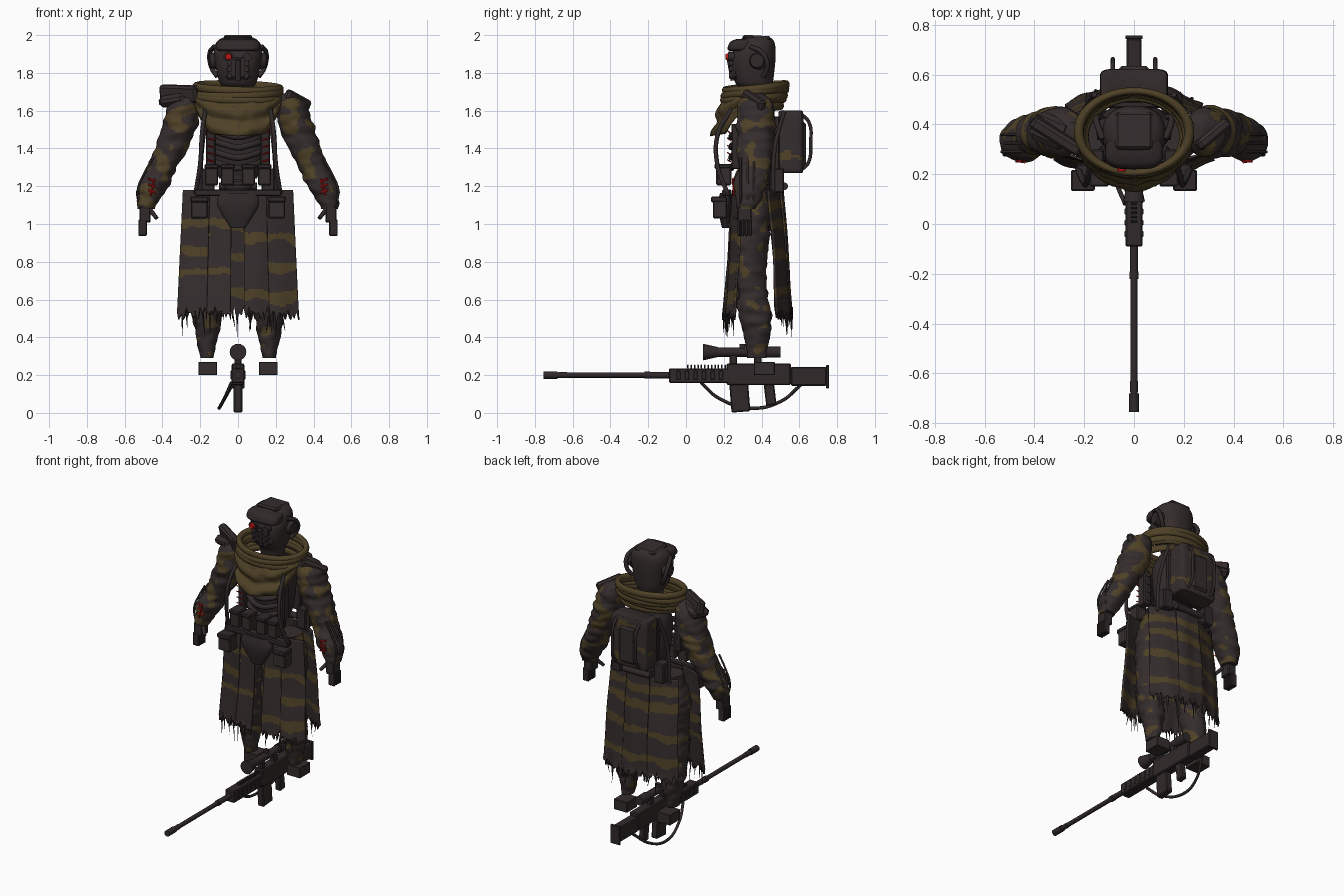
import bpy, bmesh, math, random
from mathutils import Vector, Matrix, noise

random.seed(4)
if "Cube" in bpy.data.objects:
    bpy.data.objects.remove(bpy.data.objects["Cube"])


def material(name, rgb):
    m = bpy.data.materials.new(name)
    m.use_nodes = True
    m.diffuse_color = (*rgb, 1)
    bsdf = m.node_tree.nodes["Principled BSDF"]
    bsdf.inputs["Base Color"].default_value = (*rgb, 1)
    bsdf.inputs["Roughness"].default_value = 0.8
    return m


CLOTH = material("dark brown cloth", (0.036, 0.026, 0.026))
OLIVE = material("olive camouflage", (0.078, 0.053, 0.020))
METAL = material("dark gunmetal", (0.030, 0.022, 0.023))
RED = material("red", (0.5, 0.008, 0.008))


def finish(bm, name, mats, smooth=True):
    me = bpy.data.meshes.new(name)
    bmesh.ops.recalc_face_normals(bm, faces=bm.faces)
    bm.to_mesh(me)
    bm.free()
    ob = bpy.data.objects.new(name, me)
    bpy.context.collection.objects.link(ob)
    for m in mats:
        me.materials.append(m)
    if smooth:
        bpy.ops.object.select_all(action='DESELECT')
        ob.select_set(True)
        bpy.context.view_layer.objects.active = ob
        bpy.ops.object.shade_smooth_by_angle(angle=0.7)
    return ob


def box(name, loc, size, mat=METAL, rot=(0, 0, 0), bevel=0.006):
    bm = bmesh.new()
    bmesh.ops.create_cube(bm, size=1)
    bmesh.ops.scale(bm, vec=size, verts=bm.verts)
    bmesh.ops.bevel(bm, geom=bm.edges[:], offset=bevel, segments=1, affect='EDGES')
    ob = finish(bm, name, [mat], False)
    ob.location, ob.rotation_euler = loc, rot


def rod(name, a, b, r1, r2=None, mat=METAL, sides=20):
    a, b = Vector(a), Vector(b)
    d = b - a
    m = Matrix.Translation((a + b) / 2) @ d.to_track_quat('Z', 'Y').to_matrix().to_4x4()
    bm = bmesh.new()
    bmesh.ops.create_cone(bm, cap_ends=True, segments=sides, radius1=r1,
                          radius2=r1 if r2 is None else r2, depth=d.length, matrix=m)
    finish(bm, name, [mat])


def cable(name, pts, r, mat=METAL):
    cu = bpy.data.curves.new(name, 'CURVE')
    cu.dimensions, cu.bevel_depth, cu.bevel_resolution, cu.use_fill_caps = '3D', r, 2, True
    sp = cu.splines.new('BEZIER')
    sp.bezier_points.add(len(pts) - 1)
    for bp, p in zip(sp.bezier_points, pts):
        bp.co, bp.handle_left_type, bp.handle_right_type = p, 'AUTO', 'AUTO'
    cu.materials.append(mat)
    ob = bpy.data.objects.new(name, cu)
    bpy.context.collection.objects.link(ob)
    bpy.ops.object.select_all(action='DESELECT')
    ob.select_set(True)
    bpy.context.view_layer.objects.active = ob
    bpy.ops.object.convert(target='MESH')


def blotch(p, limit):
    return noise.noise(Vector((p.x * 12, p.y * 12, p.z * 18))) > limit


def loft(name, secs, mat=CLOTH, power=1.0, fold=0.0, camo=2.0, segs=48, steps=12):
    """Rounded horizontal sections (x, y, z, rx, ry) joined into a closed form."""
    rings = []
    for i in range(len(secs) - 1):
        p = [Vector(secs[min(max(i + k, 0), len(secs) - 1)]) for k in (-1, 0, 1, 2)]
        for s in range(steps + (i == len(secs) - 2)):
            t = s / steps
            rings.append(p[1] + (p[2] - p[0]) * t / 2
                         + (p[0] - p[1] * 2.5 + p[2] * 2 - p[3] / 2) * t * t
                         + (p[1] * 1.5 - p[0] / 2 - p[2] * 1.5 + p[3] / 2) * t ** 3)
    bm, loops = bmesh.new(), []
    for x, y, z, rx, ry in rings:
        loop = []
        for k in range(segs):
            c, s = math.cos(math.tau * k / segs), math.sin(math.tau * k / segs)
            w = 1 + fold * noise.noise(Vector((x * 6 + c, y * 6 + s, z * 26)))
            loop.append(bm.verts.new((x + rx * w * math.copysign(abs(c) ** power, c),
                                      y + ry * w * math.copysign(abs(s) ** power, s), z)))
        loops.append(loop)
    for a, b in zip(loops, loops[1:]):
        for k in range(segs):
            j = (k + 1) % segs
            f = bm.faces.new((a[k], a[j], b[j], b[k]))
            f.material_index = int(blotch(f.calc_center_median(), camo))
    bm.faces.new(loops[0])
    bm.faces.new(loops[-1])
    finish(bm, name, [mat, OLIVE])


def sheet(name, fn, nu, nv, mats, rule=None, thick=0.01):
    bm = bmesh.new()
    g = [[bm.verts.new(fn(i / nu, j / nv)) for j in range(nv + 1)] for i in range(nu + 1)]
    for i in range(nu):
        for j in range(nv):
            f = bm.faces.new((g[i][j], g[i + 1][j], g[i + 1][j + 1], g[i][j + 1]))
            f.material_index = int(bool(rule and rule(f.calc_center_median())))
    ob = finish(bm, name, mats)
    mod = ob.modifiers.new("thickness", 'SOLIDIFY')
    mod.thickness, mod.offset = thick, 0


# Ragged hanging cloth, in front and behind, wrapping towards the hips at its edges
def skirt_panel(name, x0, x1, y_top, y_low, wrap, bands):
    nu = max(12, int((x1 - x0) * 140))
    ends = [0.49 + 0.05 * random.random() + 0.03 * (i % 3 == 0) for i in range(nu + 1)]

    def point(u, v):
        x = (x0 + (x1 - x0) * u) * (1 + 0.11 * v)
        z = 1.18 + (0.56 - 1.18) * min(v / 0.9, 1)
        z += (ends[round(u * nu)] - 0.56) * max(0, v - 0.9) * 10
        wave = 0.005 * v * math.sin(x * 50) + 0.012 * noise.noise(Vector((x * 9, 0, z * 3)))
        return x, y_top + (y_low - y_top) * v + wave + wrap * x * x, z

    def striped(p):
        n = noise.noise(Vector((p.x * 9, 3 * y_top, p.z * 5)))
        m = noise.noise(Vector((p.x * 40, y_top, p.z * 20)))
        return any(abs(p.z - b + 0.035 * n) < 0.025 + 0.016 * n + 0.008 * m for b in bands)

    sheet(name, point, nu, 80, [CLOTH, OLIVE], striped)
    # Loose threads
    for k in range(4):
        x = (x0 + (x1 - x0) * random.random()) * 1.11
        y = y_low + wrap * x * x
        rod("frayed_thread", (x, y, 0.54), (x + random.uniform(-.02, .02), y, random.uniform(.4, .47)), 0.006, 0.001, CLOTH, 4)


skirt_panel("front_skirt_right", -0.29, -0.15, 0.235, 0.19, .7, (0.73, 0.86, 1.0))
skirt_panel("front_skirt_right_inner", -0.155, -0.035, 0.25, 0.195, .7, (0.74, 1.0))
skirt_panel("front_skirt_left_inner", 0.03, 0.155, 0.25, 0.195, .7, (0.63, 0.93))
skirt_panel("front_skirt_left", 0.15, 0.29, 0.235, 0.19, .7, (0.62, 0.77, 0.92))
for i in range(3):
    skirt_panel("back_skirt", -0.25 + 0.165 * i, -0.08 + 0.165 * i, 0.5 + 0.012 * (i % 2), 0.56, -1.0,
                (0.64, 0.8 + 0.02 * i, 1.0, 1.1))

# Arms, hands, legs and boots on both sides
for side, s in (("left", 1), ("right", -1)):
    def P(x, y, z): return (x * s, y, z)
    arm = [(.25, .37, 1.69, .03, .04), (.28, .37, 1.64, .08, .09), (.305, .37, 1.53, .093, .1),
           (.345, .37, 1.42, .09, .095), (.4, .36, 1.3, .078, .085), (.445, .34, 1.21, .083, .088),
           (.475, .33, 1.13, .062, .068), (.485, .32, 1.08, .045, .05)]
    loft(side + "_arm", [(a[0] * s, *a[1:]) for a in arm], fold=0.15, camo=.2)
    leg = [(.13, .36, 1.17, .08, .08), (.16, .345, 1.0, .095, .1), (.16, .34, .83, .085, .09),
           (.165, .34, .68, .075, .085), (.165, .365, .52, .075, .085), (.165, .375, .42, .062, .07),
           (.165, .375, .34, .045, .055), (.165, .375, .29, .035, .05)]
    loft(side + "_leg", [(a[0] * s, *a[1:]) for a in leg], fold=0.15, camo=.26)
    box(side + "_knee_pad", P(.165, .27, .66), (.1, .04, .13), CLOTH, (0.1, 0, 0), 0.015)
    box(side + "_boot", P(.16, .415, .235), (.1, .11, .07), CLOTH, bevel=.003)
    box(side + "_palm", P(.492, .31, 1.05), (.06, .075, .085))
    for k in range(4):
        box(side + "_finger", P(.505, .28 + .02 * k, .98), (.045, .017, .085), bevel=.004)
    rod(side + "_thumb", P(.462, .29, 1.07), P(.43, .26, 1.03), .013, .01)
    # Forearm cables and red wiring
    for k in range(3):
        y = .29 + .035 * k
        cable(side + "_arm_cable", [P(.45, y, 1.35), P(.495, y, 1.27), P(.53, y, 1.18), P(.515, y, 1.08)], .006)
    for k in range(3):
        z = 1.165 + .03 * k
        rod(side + "_arm_red_wire", P(.435, .254, z), P(.475, .252, z + .015), .006, mat=RED, sides=6)
    rod(side + "_arm_red_core", P(.465, .252, 1.15), P(.44, .248, 1.24), .005, mat=RED, sides=6)
    # Torso harness, pouches and red lacing
    cable(side + "_chest_strap", [P(.17, .25, 1.62), P(.19, .17, 1.48), P(.2, .165, 1.32), P(.225, .22, 1.16)], .012)
    cable(side + "_side_strap", [P(.16, .52, 1.6), P(.19, .47, 1.4), P(.2, .46, 1.15)], .011)
    box(side + "_side_pouch", P(.16, .48, 1.23), (.07, .08, .13))
    for k in range(5):
        rod(side + "_red_lace", P(.125, .235, 1.33 + .038 * k), P(.165, .22, 1.34 + .038 * k), .004, mat=RED, sides=6)
    box(side + "_lace_plate", P(.145, .27, 1.41), (.05, .06, .24))
    box(side + "_belt_pouch", P(.205, .18, 1.085), (.09, .075, .11), CLOTH)
    box(side + "_belt_pouch_flap", P(.205, .175, 1.13), (.096, .085, .03))
    for x in (.055, .14):
        box(side + "_ammo_pouch", P(x, .2, 1.26), (.07, .08, .11), CLOTH)
        box(side + "_ammo_flap", P(x, .195, 1.305), (.076, .09, .025))
    rod(side + "_ear_disc", P(.11, .38, 1.865), P(.152, .375, 1.865), .048, .036)
    cable(side + "_ear_guard", [P(.125, .34, 1.94), P(.15, .41, 1.9), P(.14, .43, 1.83), P(.11, .41, 1.78)], .013)
    cable(side + "_pack_handle", [P(.085, .6, 1.59), P(.085, .65, 1.54), P(.085, .66, 1.43),
                                  P(.085, .645, 1.32), P(.085, .6, 1.28)], .009)

# Shoulder plates
box("right_shoulder_plate", (-.31, .355, 1.69), (.23, .05, .09), CLOTH, (.2, .03, -.56), .012)
box("right_shoulder_rim", (-.335, .375, 1.655), (.15, .12, .06), CLOTH, (0, -.15, -.4), .02)
box("left_shoulder_plate", (.315, .36, 1.655), (.17, .045, .06), CLOTH, (.15, .4, .7), .012)

# Torso, spine and pelvis
loft("chest", [(0, .38, 1.24, .1, .07), (0, .38, 1.33, .13, .09), (0, .38, 1.48, .145, .1),
               (0, .38, 1.57, .13, .09), (0, .37, 1.66, .07, .07)], METAL, .8)
for k in range(4):
    z = 1.31 + .055 * k
    cable("rib", [(-.14, .3, z + .025), (-.07, .25, z), (0, .24, z - .014), (.07, .25, z), (.14, .3, z + .025)], .017)
for k in range(6):
    rod("spine_ring", (0, .38, 1.11 + .025 * k), (0, .38, 1.128 + .025 * k), .075)
rod("spine_core", (0, .38, 1.1), (0, .38, 1.27), .06)
loft("pelvis", [(0, .37, .98, .08, .07), (0, .37, 1.06, .16, .1), (0, .37, 1.14, .17, .1)], CLOTH, .8)
box("front_belt", (0, .215, 1.165), (.46, .05, .035))
loft("groin_plate", [(0, .21, .98, .04, .02), (0, .205, 1.05, .085, .03), (0, .205, 1.11, .112, .035),
                     (0, .21, 1.165, .1, .03)], METAL, .7)

# Backpack with raised panel
loft("backpack", [(0, .555, 1.27, .115, .055), (0, .555, 1.29, .135, .066), (0, .555, 1.43, .137, .068),
                  (0, .555, 1.58, .135, .066), (0, .555, 1.6, .115, .055)], CLOTH, .3, camo=.36)
box("pack_panel", (0, .62, 1.42), (.12, .03, .24), CLOTH, bevel=.012)
box("pack_frame", (0, .48, 1.42), (.27, .03, .3))
rod("bedroll", (-.1, .52, 1.2), (.1, .52, 1.2), .02)

# Head, helmet and face gear
loft("head", [(0, .37, 1.62, .065, .065), (0, .37, 1.71, .075, .08), (0, .36, 1.75, .098, .1), (0, .355, 1.83, .118, .115),
              (0, .36, 1.9, .127, .115), (0, .37, 1.955, .118, .1), (0, .375, 1.985, .085, .075),
              (0, .375, 1.995, .03, .03)], CLOTH, .85)
loft("helmet_brow", [(0, .29, 1.915, .1, .06), (0, .285, 1.93, .115, .065), (0, .295, 1.965, .11, .06),
                     (0, .31, 1.98, .08, .04)], METAL, .6)
box("helmet_ridge", (0, .375, 1.985), (.15, .15, .026), CLOTH, (-.06, 0, 0), .01)
box("face_plate", (0, .265, 1.83), (.14, .05, .14), bevel=.02)
rod("eye_socket", (-.05, .27, 1.885), (-.05, .225, 1.885), .028)
rod("red_eye", (-.05, .24, 1.885), (-.05, .21, 1.885), .023, .015, RED)
rod("dark_eye", (.05, .26, 1.885), (.05, .222, 1.885), .022)
for x in (-.045, .045):
    for z in (1.785, 1.82, 1.85):
        rod("breather_port", (x, .25, z), (x, .228, z), .015, sides=10)
rod("breather_snout", (0, .25, 1.76), (0, .23, 1.87), .014)

# Coiled scarf with draped front
for k, (rx, ry, y, z, tilt) in enumerate(((.222, .165, .37, 1.722, .1), (.222, .168, .365, 1.695, .12),
                                         (.222, .165, .36, 1.668, .08), (.212, .165, .355, 1.642, .14),
                                         (.2, .155, .35, 1.615, .08))):
    bpy.ops.mesh.primitive_torus_add(location=(0, y, z), rotation=(tilt, .03 * (-1) ** k, 0), major_radius=1,
                                     minor_radius=.09, major_segments=64, minor_segments=12)
    ring = bpy.context.object
    ring.name = "scarf_coil"
    ring.scale = (rx, ry, .24)
    ring.data.materials.append(OLIVE)
    bpy.ops.object.shade_smooth_by_angle(angle=1)


def bib(u, v):
    e = abs(u * 2 - 1)
    a = (u * 2 - 1) * 1.3
    drop = .2 - .03 * e - .14 * max(0, e - .5) * 2
    fold = .01 * math.sin(v * 12 + 3 * e) + .012 * noise.noise(Vector((a * 4, 0, v * 4)))
    return .235 * math.sin(a), .36 - .17 * math.cos(a) - .05 * v * (1 - e) + fold, 1.665 - drop * v


sheet("scarf_drape", bib, 40, 20, [OLIVE], thick=.012)

# Rifle on the ground, pointing forward
box("rifle_handguard", (0, .07, .197), (.07, .32, .078))
box("rifle_receiver", (0, .385, .205), (.066, .34, .115))
box("rifle_stock", (0, .65, .193), (.06, .19, .1))
box("butt_plate", (0, .75, .192), (.07, .015, .125), bevel=.003)
rod("barrel", (0, -.72, .2), (0, -.08, .2), .014)
for y0, y1, r in ((-.755, -.68, .02), (-.675, -.63, .016), (-.22, -.19, .019), (-.19, -.09, .017)):
    rod("barrel_collar", (0, y0, .2), (0, y1, .2), r)
for k in range(6):
    box("handguard_rib", (0, -.04 + .045 * k, .2), (.078, .025, .05), bevel=.005)
for k in range(12):
    box("rail_stud", (0, .01 + .018 * k, .245), (.025, .008, .02), bevel=.002)
rod("scope_tube", (0, .12, .322), (0, .5, .322), .025)
rod("scope_bell", (0, .09, .322), (0, .17, .322), .044, .026)
rod("scope_eyepiece", (0, .42, .322), (0, .5, .322), .03)
rod("scope_turret", (0, .3, .32), (0, .3, .365), .016)
for y in (.25, .38):
    box("scope_mount", (0, y, .28), (.035, .04, .08))
box("magazine", (0, .285, .08), (.045, .1, .15), rot=(.08, 0, 0))
box("pistol_grip", (0, .445, .1), (.04, .055, .12), rot=(.12, 0, 0))
cable("sling", [(-.035, .08, .16), (-.07, .17, .08), (-.1, .35, .025), (-.08, .5, .06), (-.03, .61, .15)], .009)
